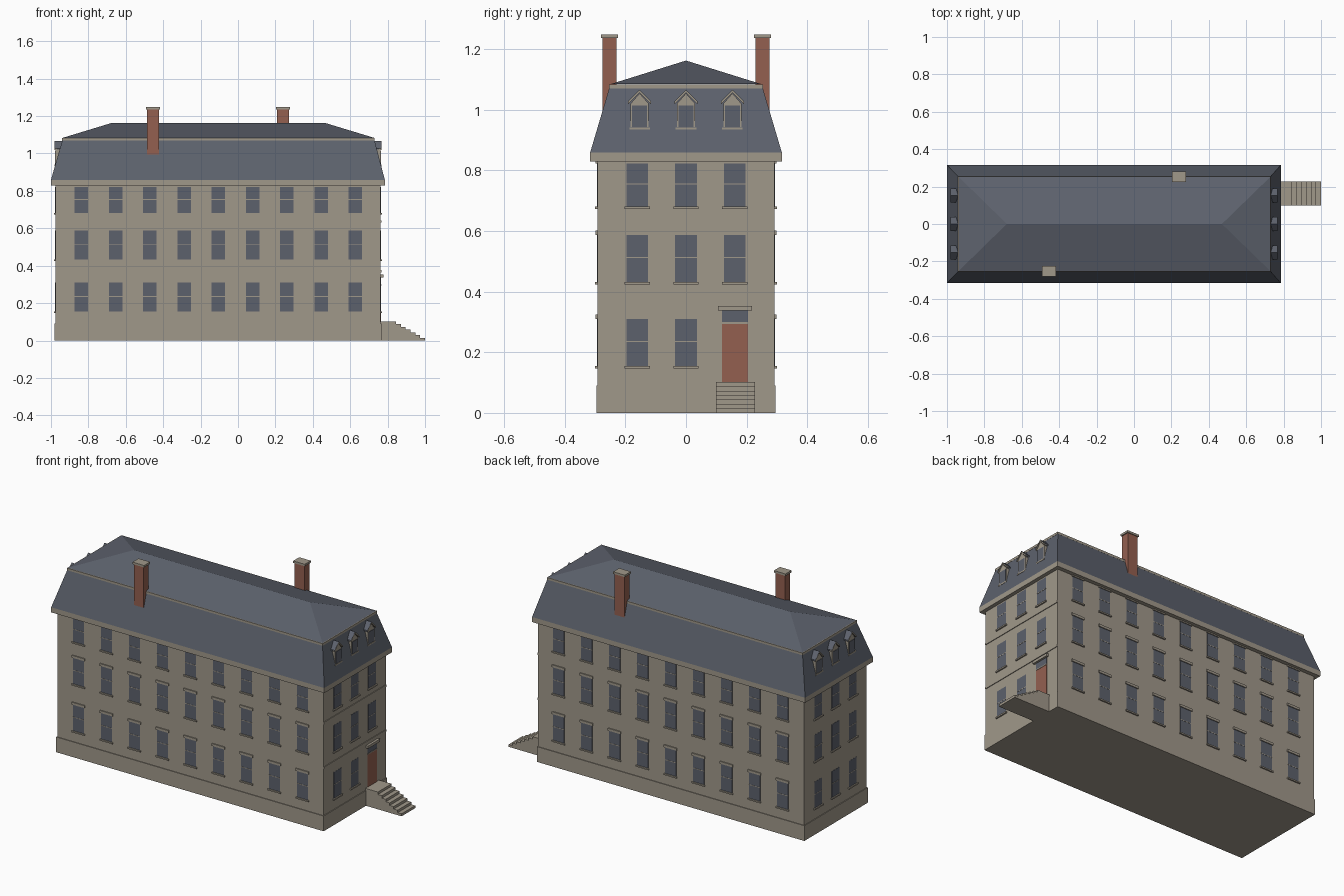
import bpy, bmesh
from mathutils import Vector

if "Cube" in bpy.data.objects:
    bpy.data.objects.remove(bpy.data.objects["Cube"], do_unlink=True)


def material(name, rgb):
    lin = [(c / 255 / 12.92) if c < 10 else ((c / 255 + 0.055) / 1.055) ** 2.4 for c in rgb]
    m = bpy.data.materials.new(name)
    m.use_nodes = True
    m.diffuse_color = (*lin, 1)
    m.node_tree.nodes["Principled BSDF"].inputs["Base Color"].default_value = (*lin, 1)
    return m


STONE = material("stone", (160, 152, 138))
SLATE = material("slate", (93, 98, 109))
GLASS = material("glass", (92, 97, 108))
BRICK = material("brick", (148, 96, 80))

# Main dimensions: wall box, cornice and mansard outlines
X0, X1, W = -0.977, 0.763, 0.292
EAVE = (-1.0, 0.785, 0.316)
CURB = (-0.936, 0.727, 0.25)
EAVE_Z, CURB_Z, RIDGE_Z = 0.859, 1.082, 1.162


def finish(name, bm, mat):
    bmesh.ops.recalc_face_normals(bm, faces=bm.faces)
    me = bpy.data.meshes.new(name)
    bm.to_mesh(me)
    bm.free()
    me.materials.append(mat)
    ob = bpy.data.objects.new(name, me)
    bpy.context.collection.objects.link(ob)
    return ob


def boxes(name, mat, corners):
    """One object made of boxes, each given by two opposite corners."""
    bm = bmesh.new()
    for a, b in corners:
        a, b = Vector(a), Vector(b)
        for v in bmesh.ops.create_cube(bm, size=1)["verts"]:
            v.co = (a + b) / 2 + v.co * (b - a)
    return finish(name, bm, mat)


def prism(name, mat, profile, offset):
    """Extrude a flat outline along an offset."""
    bm = bmesh.new()
    face = bm.faces.new([bm.verts.new(p) for p in profile])
    new = bmesh.ops.extrude_face_region(bm, geom=[face])["geom"]
    bmesh.ops.translate(bm, vec=offset, verts=[g for g in new if isinstance(g, bmesh.types.BMVert)])
    bm.faces.ensure_lookup_table()
    if not face.is_valid or len(bm.faces) < len(profile) + 2:
        bm.faces.new([v for v in bm.verts[:len(profile)]])
    return finish(name, bm, mat)


def frustum(name, mat, low, z0, high, z1):
    """Hipped solid between two rectangles (x0, x1, half_y)."""
    bm = bmesh.new()
    for (x0, x1, hy), z in ((low, z0), (high, z1)):
        for x, y in ((x0, -hy), (x1, -hy), (x1, hy), (x0, hy)):
            bm.verts.new((x, y, z))
    bmesh.ops.convex_hull(bm, input=bm.verts)
    bmesh.ops.dissolve_limit(bm, angle_limit=0.01, verts=bm.verts, edges=bm.edges)
    return finish(name, bm, mat)


def slab(rect, z0, z1, grow=0.0):
    x0, x1, hy = rect
    return (x0 - grow, -hy - grow, z0), (x1 + grow, hy + grow, z1)


# Facade frames: map (along, out, up) to world space
WALLS = {
    "front": lambda u, d, z: (u, -W - d, z),
    "back": lambda u, d, z: (u, W + d, z),
    "left": lambda u, d, z: (X1 + d, u, z),
    "right": lambda u, d, z: (X0 - d, u, z),
}


def plate(wall, u, half, z0, z1, out):
    at = WALLS[wall]
    return at(u - half, -0.004, z0), at(u + half, out, z1)


# Walls, plinth, cornice and roof
wall_rect = (X0, X1, W)
boxes("walls", STONE, [slab(wall_rect, 0, 0.84)])
boxes("plinth", STONE, [slab(wall_rect, 0, 0.09, 0.004)])
boxes("cornice", STONE, [slab(EAVE, 0.829, EAVE_Z)])
frustum("mansard_roof", SLATE, EAVE, EAVE_Z, CURB, CURB_Z)
boxes("roof_curb", STONE, [slab(CURB, 1.07, CURB_Z + 0.001, 0.004)])
frustum("upper_roof", SLATE, CURB, CURB_Z + 0.002, (-0.68, 0.47, 0.0), RIDGE_Z)
boxes("string_courses", STONE, [plate("left", 0, W, z, z + 0.012, 0.004) for z in (0.365, 0.63)])

# Windows on every floor
ROWS = ((0.155, 0.31), (0.432, 0.587), (0.681, 0.822))
LONG = [-0.837 + 0.183 * i for i in range(9)]
SHORT = (-0.161, 0.0, 0.161)
for wall, columns in (("front", LONG), ("back", LONG), ("left", SHORT), ("right", SHORT)):
    glass, bars, sills, lintels = [], [], [], []
    for row, (z0, z1) in enumerate(ROWS):
        for u in columns:
            if wall == "left" and row == 0 and u > 0.1:
                continue  # the doorway takes this bay
            mid = (z0 + z1) / 2 + 0.003
            glass.append(plate(wall, u, 0.036, z0, z1, 0.001))
            bars.append(plate(wall, u, 0.036, mid - 0.002, mid + 0.002, 0.002))
            sills.append(plate(wall, u, 0.042, z0 - 0.008, z0, 0.008))
            lintels.append(plate(wall, u, 0.042, z1, z1 + 0.014, 0.006))
    boxes(wall + "_window_glass", GLASS, glass)
    boxes(wall + "_sash_bars", STONE, bars)
    boxes(wall + "_sills", STONE, sills)
    if columns is LONG:
        boxes(wall + "_lintels", STONE, lintels)

# Doorway
DOOR_Y = 0.161
boxes("door", BRICK, [plate("left", DOOR_Y, 0.043, 0.1, 0.294, 0.002)])
boxes("door_transom_bar", STONE, [plate("left", DOOR_Y, 0.043, 0.294, 0.3, 0.004)])
boxes("door_transom_glass", GLASS, [plate("left", DOOR_Y, 0.043, 0.3, 0.337, 0.002)])
boxes("door_hood", STONE, [plate("left", DOOR_Y, 0.056, 0.337, 0.353, 0.014)])

# Entrance steps: a stepped outline extruded sideways
STEPS, LANDING, RISE = 7, 0.845, 0.102 / 7
run = (1.0 - LANDING) / (STEPS - 1)
outline = [(X1 - 0.01, 0.099, 0), (X1 - 0.01, 0.099, 0.102)]
for i in range(STEPS):
    x, top = LANDING + run * i, RISE * (STEPS - i)
    outline += [(x, 0.099, top), (x, 0.099, top - RISE)]
prism("entrance_steps", STONE, outline, (0, 0.128, 0))

# Dormers on both ends
for side, face_x, s in (("left", X1, 1), ("right", X0, -1)):
    for n, y in enumerate(SHORT):
        y *= 0.95
        tag = f"{side}_dormer_{n + 1}_"
        back = face_x - s * 0.06
        # House-shaped body with its gable
        body = [(face_x, y + dy, z) for dy, z in
                ((-0.03, 0.937), (0.03, 0.937), (0.03, 1.02), (0, 1.054), (-0.03, 1.02))]
        prism(tag + "body", STONE, body, (-s * 0.06, 0, 0))
        # Gable trim with slate laid on top
        for part, mat, lift, x, depth in (("gable", STONE, 0, face_x + s * 0.004, 0.012),
                                          ("roof", SLATE, 0.002, face_x + s * 0.003, 0.06)):
            roof = [(x, y + dy, z + lift) for dy, z in
                    ((-0.038, 1.018), (0, 1.056), (0.038, 1.018),
                     (0.038, 1.026), (0, 1.064), (-0.038, 1.026))]
            prism(tag + part, mat, roof, (-s * depth, 0, 0))
        boxes(tag + "glass", GLASS, [((face_x, y - 0.025, 0.942), (face_x + s * 0.002, y + 0.025, 1.014))])
        boxes(tag + "sill", STONE, [((back, y - 0.034, 0.934), (face_x + s * 0.004, y + 0.034, 0.942))])

# Chimneys on opposite long sides
for name, x, y in (("front", -0.455, -0.253), ("back", 0.241, 0.253)):
    boxes(name + "_chimney", BRICK, [((x - 0.032, y - 0.023, 0.99), (x + 0.032, y + 0.023, 1.236))])
    boxes(name + "_chimney_cap", STONE, [((x - 0.038, y - 0.028, 1.236), (x + 0.038, y + 0.028, 1.248))])
